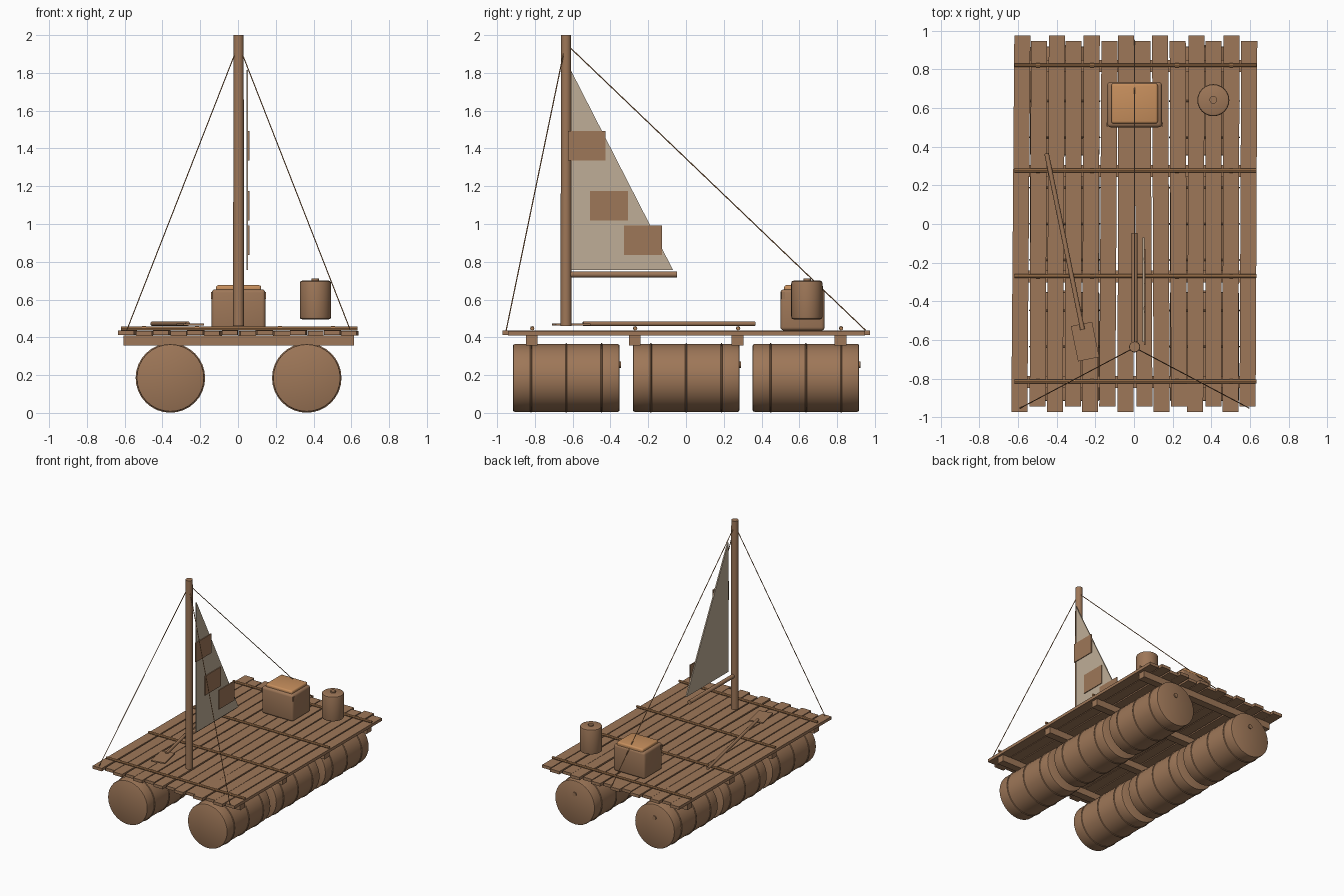
import bpy, bmesh, math, random
from mathutils import Vector, Matrix

if "Cube" in bpy.data.objects:
    bpy.data.objects.remove(bpy.data.objects["Cube"])

random.seed(4)


def material(name, srgb):
    m = bpy.data.materials.new(name)
    lin = [((c / 255 + 0.055) / 1.055) ** 2.4 for c in srgb]
    m.diffuse_color = (*lin, 1)
    m.use_nodes = True
    m.node_tree.nodes["Principled BSDF"].inputs["Base Color"].default_value = m.diffuse_color
    return m


WOOD = material("weathered_brown", (158, 119, 88))
LID = material("warm_tan", (199, 143, 93))
CLOTH = material("canvas_beige", (191, 174, 151))
ROPE = material("rope_tan", (178, 129, 86))


def finish(name, bm, mat, smooth=False):
    bmesh.ops.recalc_face_normals(bm, faces=bm.faces)
    me = bpy.data.meshes.new(name)
    bm.to_mesh(me)
    bm.free()
    ob = bpy.data.objects.new(name, me)
    ob.location = (0.003, 0.003, 0)
    bpy.context.collection.objects.link(ob)
    me.materials.append(mat)
    if smooth:
        bpy.ops.object.select_all(action='DESELECT')
        ob.select_set(True)
        bpy.context.view_layer.objects.active = ob
        bpy.ops.object.shade_smooth_by_angle(angle=math.radians(35))
    return ob


def box(name, center, size, mat, rot=0.0, bevel=0.0):
    bm = bmesh.new()
    bmesh.ops.create_cube(bm, size=1)
    bmesh.ops.scale(bm, vec=size, verts=bm.verts)
    if bevel:
        bmesh.ops.bevel(bm, geom=bm.edges[:], offset=bevel, segments=3,
                        profile=0.5, affect='EDGES')
    bm.transform(Matrix.Translation(center) @ Matrix.Rotation(rot, 4, 'Z'))
    return finish(name, bm, mat, bevel > 0)


def rod(name, a, b, r1, mat, r2=None, sides=12):
    a, b = Vector(a), Vector(b)
    bm = bmesh.new()
    bmesh.ops.create_cone(bm, cap_ends=True, segments=sides, radius1=r1,
                          radius2=r1 if r2 is None else r2, depth=(b - a).length)
    q = (b - a).to_track_quat('Z', 'Y').to_matrix().to_4x4()
    bm.transform(Matrix.Translation((a + b) / 2) @ q)
    return finish(name, bm, mat, True)


def lathe(name, profile, matrix, mat, sides=32):
    """Spin (radius, height) points about z, then place with matrix."""
    bm = bmesh.new()
    vs = [bm.verts.new((r, 0, h)) for r, h in profile]
    es = [bm.edges.new(p) for p in zip(vs, vs[1:])]
    bmesh.ops.spin(bm, geom=vs + es, cent=(0, 0, 0), axis=(0, 0, 1),
                   angle=math.tau, steps=sides)
    bmesh.ops.remove_doubles(bm, verts=bm.verts, dist=1e-5)
    bm.transform(matrix)
    return finish(name, bm, mat, True)


# Floating barrels: two rows of three, with rounded ends and three thin ribs
half, R = 0.282, 0.179
barrel = [(0, -half), (R - 0.008, -half), (R - 0.002, -half + 0.003), (R, -half + 0.009)]
for h in (-0.187, 0.0, 0.187):
    barrel += [(R, h - 0.005), (R + 0.005, h - 0.002), (R + 0.005, h + 0.002), (R, h + 0.005)]
barrel += [(r, -h) for r, h in reversed(barrel[:4])]
for x in (-0.361, 0.361):
    for y in (-0.637, -0.002, 0.632):
        place = Matrix.Translation((x, y, 0.185)) @ Matrix.Rotation(-math.pi / 2, 4, 'X')
        lathe("barrel", barrel, place, WOOD)
        rod("barrel_bung", (x, y + 0.275, 0.255), (x, y + 0.29, 0.255), 0.017, WOOD)

# Cross beams below the deck, lashing poles above and their rope ties
for y in (-0.82, -0.275, 0.27, 0.815):
    box("cross_beam", (0, y, 0.384), (1.22, 0.062, 0.053), WOOD)
    rod("lashing_pole", (-0.622, y + 0.003, 0.447), (0.63, y + 0.003, 0.447), 0.01, ROPE, sides=8)
    for x in (-0.5, -0.22, 0.22, 0.5):
        rod("rope_tie", (x - 0.01, y + 0.003, 0.448), (x + 0.01, y + 0.003, 0.448),
            0.0115, ROPE, sides=8)

# Deck planks: alternating lengths, slightly crooked
for i in range(14):
    length = 1.946 if i % 2 == 0 else 1.89
    skew = -0.008 if i == 0 else random.uniform(-0.007, 0.007)
    box("deck_plank", (-0.588 + 0.0905 * i, -0.001, 0.4235 - 0.002 * (i % 2)),
        (0.083, length, 0.024), WOOD, rot=skew)

# Mast and boom
MY = -0.638
rod("mast", (0, MY, 0.46), (0, MY, 2.0), 0.029, WOOD, r2=0.027, sides=16)
rod("boom", (0, MY + 0.01, 0.733), (0, -0.05, 0.733), 0.016, WOOD)

# Triangular sail with square patches
bm = bmesh.new()
tri = [(-0.613, 1.815), (-0.613, 0.757), (-0.072, 0.757)]
face = bm.faces.new([bm.verts.new((0.041, y, z)) for y, z in tri])
ext = bmesh.ops.extrude_face_region(bm, geom=[face])
bmesh.ops.translate(bm, vec=(0.01, 0, 0),
                    verts=[v for v in ext['geom'] if isinstance(v, bmesh.types.BMVert)])
finish("sail", bm, CLOTH)
for y, z in ((-0.528, 1.414), (-0.411, 1.097), (-0.231, 0.914)):
    box("sail_patch", (0.0525, y, z), (0.009, 0.2, 0.157), WOOD)

# Rigging lines
for x in (-1, 1):
    rod("front_stay", (x * 0.012, MY - 0.01, 1.92), (x * 0.592, -0.955, 0.437), 0.003, ROPE, sides=6)
rod("back_stay", (0, MY + 0.02, 1.935), (0, 0.948, 0.437), 0.003, ROPE, sides=6)

# Storage chest with raised lid and side handles
box("chest_body", (0, 0.614, 0.545), (0.284, 0.234, 0.218), WOOD, bevel=0.018)
box("chest_lid", (0, 0.62, 0.655), (0.24, 0.207, 0.042), LID, bevel=0.012)
for x in (-0.142, 0.142):
    box("chest_handle", (x, 0.512, 0.622), (0.008, 0.02, 0.036), WOOD)

# Water canister with cap
canister = [(0, 0.495), (0.07, 0.495), (0.08, 0.499), (0.083, 0.51), (0.083, 0.685),
            (0.08, 0.696), (0.07, 0.7), (0, 0.7)]
lathe("canister", canister, Matrix.Translation((0.407, 0.637, 0)), WOOD, 24)
rod("canister_cap", (0.407, 0.639, 0.695), (0.407, 0.639, 0.711), 0.02, WOOD)

# Paddle lying on the deck
rod("paddle_shaft", (-0.455, 0.362, 0.472), (-0.269, -0.548, 0.472), 0.012, WOOD)
box("paddle_blade", (-0.256, -0.611, 0.467), (0.112, 0.186, 0.01), WOOD,
    rot=math.atan2(0.186, 0.91))
